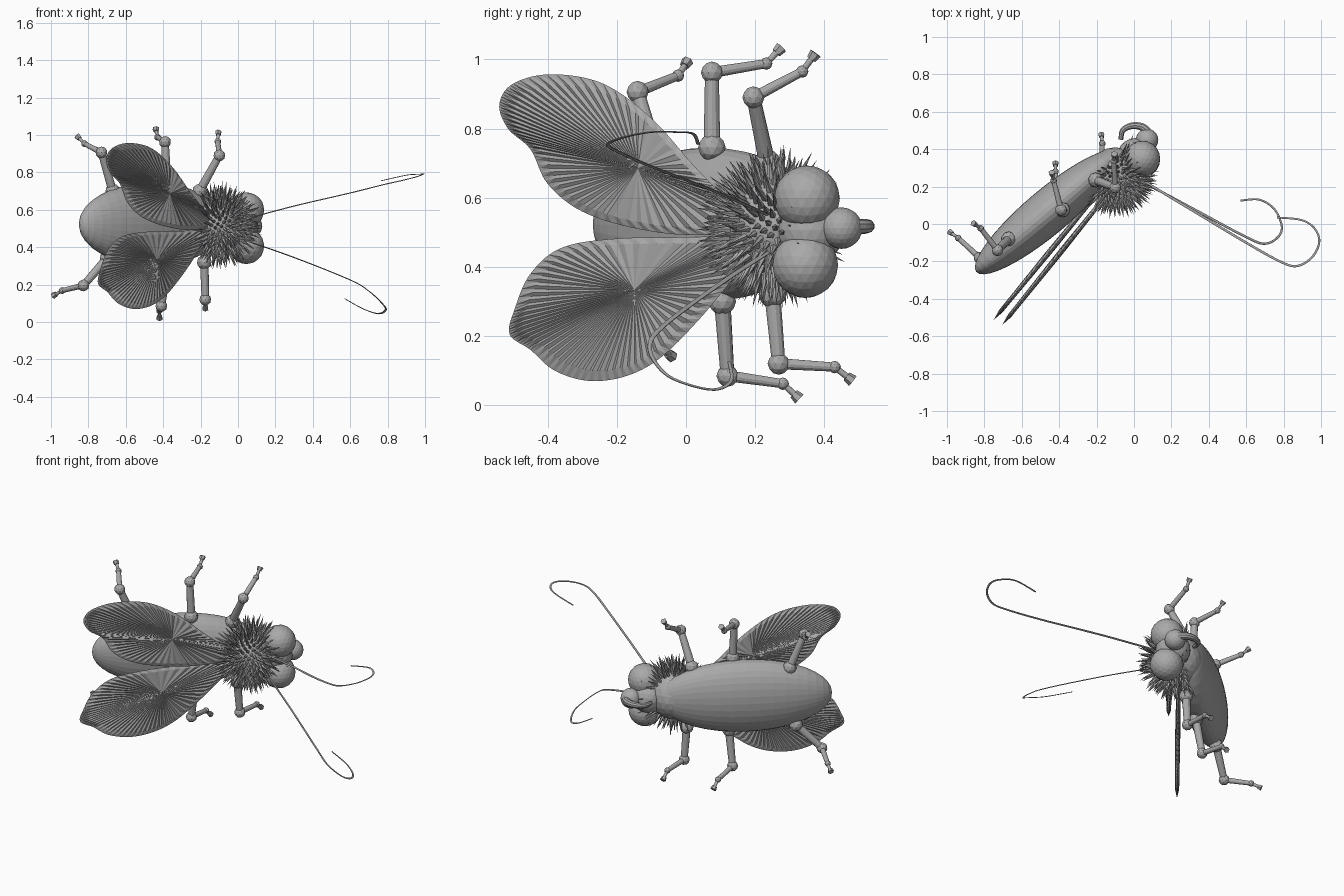
import bpy, bmesh, math, random
from mathutils import Vector, Matrix

random.seed(4)
cube = bpy.data.objects.get("Cube")
if cube:
    bpy.data.objects.remove(cube)

GREY = (0.4, 0.4, 0.4, 1)
grey = bpy.data.materials.new("plain_grey")
grey.use_nodes = True
grey.diffuse_color = GREY
grey.node_tree.nodes["Principled BSDF"].inputs["Base Color"].default_value = GREY


def finish(bm, name):
    bmesh.ops.recalc_face_normals(bm, faces=bm.faces)
    mesh = bpy.data.meshes.new(name)
    bm.to_mesh(mesh)
    bm.free()
    mesh.materials.append(grey)
    obj = bpy.data.objects.new(name, mesh)
    bpy.context.collection.objects.link(obj)
    return obj


def add_ball(bm, centre, radius, detail=2):
    bmesh.ops.create_icosphere(bm, subdivisions=detail, radius=radius,
                               matrix=Matrix.Translation(centre))


def add_rod(bm, a, b, r1, r2, sides=12):
    a, b = Vector(a), Vector(b)
    way = b - a
    turn = way.to_track_quat('Z', 'Y').to_matrix().to_4x4()
    bmesh.ops.create_cone(bm, cap_ends=True, segments=sides, radius1=r1, radius2=r2,
                          depth=way.length, matrix=Matrix.Translation((a + b) / 2) @ turn)


def smooth_path(points, steps, closed=False):
    """Catmull-Rom samples through the points."""
    p = [Vector(q) for q in points]
    n = len(p)
    get = (lambda i: p[i % n]) if closed else (lambda i: p[max(0, min(n - 1, i))])
    out = []
    for i in range(n if closed else n - 1):
        a, b, c, d = (get(i + k) for k in (-1, 0, 1, 2))
        for s in range(steps):
            t = s / steps
            out.append(0.5 * (2 * b + (c - a) * t + (2 * a - 5 * b + 4 * c - d) * t * t
                              + (3 * b - a - 3 * c + d) * t ** 3))
    return out if closed else out + [p[-1]]


def sweep(name, points, normal, thick, wide, steps=8, sides=8, taper=0.0):
    """Sweep an oval section along a path lying near a plane with this normal."""
    path = smooth_path(points, steps)
    normal = Vector(normal).normalized()
    bm = bmesh.new()
    rings = []
    for i, p in enumerate(path):
        t = path[min(i + 1, len(path) - 1)] - path[max(i - 1, 0)]
        side = t.cross(normal).normalized()
        k = 1 - taper * i / (len(path) - 1)
        rings.append([bm.verts.new(p + k * (normal * thick * math.cos(a) + side * wide * math.sin(a)))
                      for a in (math.tau * j / sides for j in range(sides))])
    for r, q in zip(rings, rings[1:]):
        for j in range(sides):
            bm.faces.new((r[j], r[j - 1], q[j - 1], q[j]))
    bm.faces.new(rings[0])
    bm.faces.new(rings[-1])
    return finish(bm, name)


# Abdomen: long ellipsoid lying on its side
heading = math.radians(40)
bm = bmesh.new()
bmesh.ops.create_uvsphere(bm, u_segments=32, v_segments=20, radius=1,
                          matrix=Matrix.Translation((-0.46, 0.065, 0.523))
                          @ Matrix.Rotation(heading, 4, 'Z')
                          @ Matrix.Diagonal((0.5, 0.12, 0.222, 1))
                          @ Matrix.Rotation(math.pi / 2, 4, 'Y'))
finish(bm, "abdomen")

# Thorax and its bristles, thinned out on the belly
thorax = Vector((-0.1, 0.26, 0.515))
bm = bmesh.new()
add_ball(bm, thorax, 0.15, 3)
finish(bm, "thorax")
back = Vector((math.sin(heading), -math.cos(heading), 0))
bm = bmesh.new()
count = 460
for i in range(count):
    z = 1 - 2 * (i + 0.5) / count
    a = i * math.pi * (3 - math.sqrt(5))
    d = Vector((math.sqrt(1 - z * z) * math.cos(a), math.sqrt(1 - z * z) * math.sin(a), z))
    if d.dot(back) < -0.45:
        continue
    lean = (d + Vector([random.uniform(-0.15, 0.15) for _ in range(3)])).normalized()
    base = thorax + d * 0.14
    add_rod(bm, base, base + lean * random.uniform(0.07, 0.105), 0.011, 0, 5)
finish(bm, "thorax_bristles")

# Head, eyes and snout
for name, centre, radius in (("head", (0.01, 0.36, 0.507), 0.1),
                             ("left_eye", (0.045, 0.35, 0.598), 0.095),
                             ("right_eye", (0.045, 0.345, 0.405), 0.095),
                             ("snout", (0.07, 0.45, 0.512), 0.06)):
    bm = bmesh.new()
    add_ball(bm, centre, radius, 3)
    finish(bm, name)

# Curled mouth tube
sweep("mouth_tube", [(0.1, 0.46, 0.515), (0.05, 0.515, 0.517), (-0.01, 0.525, 0.518),
                     (-0.06, 0.5, 0.518), (-0.07, 0.45, 0.518)],
      (0, 0, 1), 0.025, 0.025, 5, 10, 0.5)

# Legs: hip, knee, ankle and toe positions
legs = {
    "upper_front_leg": [(-0.205, 0.235, 0.7), (-0.1, 0.195, 0.89), (-0.108, 0.336, 0.965), (-0.105, 0.375, 1.018)],
    "upper_middle_leg": [(-0.38, 0.075, 0.745), (-0.39, 0.075, 0.962), (-0.43, 0.232, 0.988), (-0.44, 0.276, 1.035)],
    "upper_hind_leg": [(-0.67, -0.08, 0.7), (-0.73, -0.14, 0.906), (-0.82, -0.023, 0.953), (-0.86, 0.005, 0.995)],
    "lower_front_leg": [(-0.18, 0.25, 0.32), (-0.175, 0.268, 0.12), (-0.17, 0.43, 0.11), (-0.175, 0.482, 0.07)],
    "lower_middle_leg": [(-0.375, 0.105, 0.3), (-0.41, 0.12, 0.085), (-0.42, 0.28, 0.062), (-0.42, 0.328, 0.018)],
    "lower_hind_leg": [(-0.7, -0.1, 0.34), (-0.826, -0.18, 0.196), (-0.94, -0.075, 0.168), (-0.988, -0.04, 0.14)],
}
for name, joints in legs.items():
    hip, knee, ankle, toe = (Vector(j) for j in joints)
    bm = bmesh.new()
    add_ball(bm, hip, 0.04)
    add_rod(bm, hip, knee, 0.024, 0.02)
    add_ball(bm, knee, 0.032)
    add_rod(bm, knee, ankle, 0.016, 0.013)
    add_ball(bm, ankle, 0.018)
    pad = toe + (ankle - toe).normalized() * 0.022
    add_rod(bm, ankle, pad, 0.009, 0.009)
    add_rod(bm, pad, toe, 0.014, 0.018, 6)
    finish(bm, name)


# Wings: ribbed fans, thickest at the middle and thin at the rim
def wing(name, outline, hub, tip, slope):
    normal = Vector((1, -slope, 0)).normalized()

    def place(y, z):
        return Vector((tip[0] + (y - tip[1]) * slope, y, z))
    rim = smooth_path([place(*q) for q in outline], 9, True)
    hub = place(*hub)
    n = len(rim)
    bm = bmesh.new()
    edge = [bm.verts.new(p) for p in rim]
    for sign in (1, -1):
        middle = bm.verts.new(hub + normal * sign * 0.015)
        ring = [bm.verts.new(hub.lerp(p, 0.88) + normal * sign * (0.011 if i % 2 else 0.005))
                for i, p in enumerate(rim)]
        for i in range(n):
            bm.faces.new((middle, ring[i - 1], ring[i]))
            bm.faces.new((ring[i - 1], edge[i - 1], edge[i]))
            bm.faces.new((ring[i - 1], edge[i], ring[i]))
    return finish(bm, name)


wing("upper_wing", [(0.25, 0.52), (0.12, 0.6), (0.03, 0.685), (-0.1, 0.83), (-0.24, 0.93),
                    (-0.39, 0.957), (-0.5, 0.93), (-0.54, 0.87), (-0.515, 0.8), (-0.45, 0.74),
                    (-0.4, 0.64), (-0.3, 0.56), (-0.14, 0.51), (0.04, 0.492)],
     (-0.13, 0.685), (-0.692, -0.524), 0.803)
wing("lower_wing", [(0.25, 0.5), (0.04, 0.487), (-0.2, 0.482), (-0.36, 0.455), (-0.45, 0.38),
                    (-0.495, 0.28), (-0.51, 0.205), (-0.45, 0.16), (-0.38, 0.1), (-0.28, 0.07),
                    (-0.17, 0.085), (-0.07, 0.14), (0.04, 0.25), (0.14, 0.37)],
     (-0.14, 0.333), (-0.74, -0.5), 0.82)

# Feelers: long flat strands hooked at the end
sweep("upper_feeler", [(0, 0.26, 0.54), (0.3, 0.08, 0.62), (0.6, -0.1, 0.69), (0.78, -0.2, 0.735),
                       (0.87, -0.225, 0.755), (0.95, -0.18, 0.775), (0.99, -0.1, 0.79),
                       (0.97, -0.03, 0.79), (0.9, 0.02, 0.785), (0.765, 0.035, 0.755)],
      (-0.24, -0.04, 1), 0.003, 0.008, 6, 6, 0.3)
sweep("lower_feeler", [(0, 0.25, 0.45), (0.3, 0.09, 0.345), (0.6, -0.07, 0.225), (0.7, -0.105, 0.165),
                       (0.77, -0.07, 0.1), (0.79, -0.01, 0.065), (0.75, 0.08, 0.045),
                       (0.67, 0.13, 0.07), (0.57, 0.125, 0.125)],
      (0.52, 0.24, 1), 0.003, 0.008, 6, 6, 0.3)
